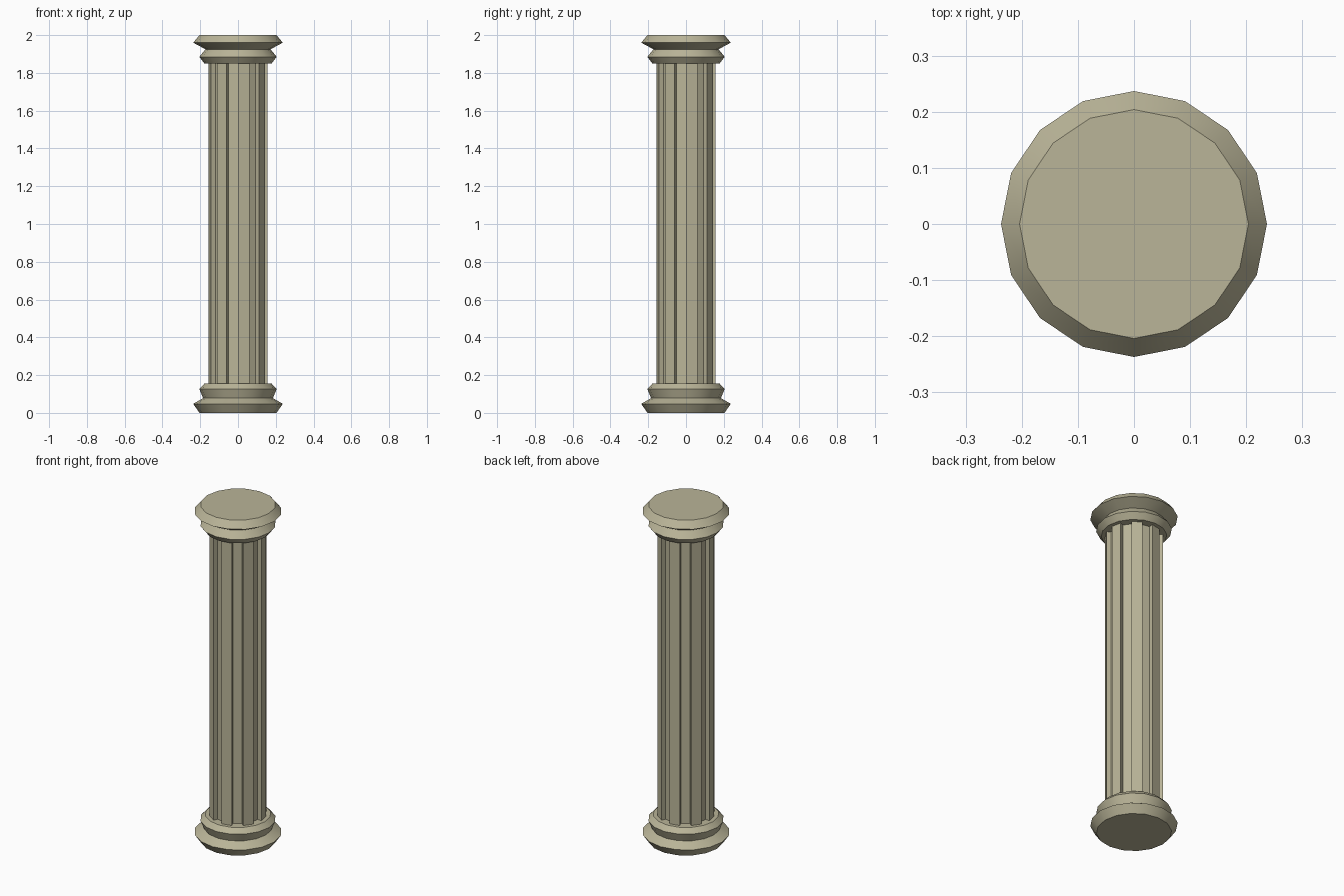
import bpy, bmesh, math

if "Cube" in bpy.data.objects:
    bpy.data.objects.remove(bpy.data.objects["Cube"])

N = 16  # sides of every part

stone = bpy.data.materials.new("warm_stone")
stone.diffuse_color = (0.49, 0.46, 0.315, 1)
stone.use_nodes = True
stone.node_tree.nodes["Principled BSDF"].inputs["Base Color"].default_value = stone.diffuse_color


def loft(name, rings):
    """Skin a stack of closed rings of 3D points and cap both ends."""
    bm = bmesh.new()
    rows = [[bm.verts.new(p) for p in ring] for ring in rings]
    for a, b in zip(rows, rows[1:]):
        for i in range(len(a)):
            j = (i + 1) % len(a)
            bm.faces.new((a[i], a[j], b[j], b[i]))
    bm.faces.new(rows[0][::-1])
    bm.faces.new(rows[-1])
    bmesh.ops.recalc_face_normals(bm, faces=bm.faces)
    me = bpy.data.meshes.new(name)
    bm.to_mesh(me)
    bm.free()
    me.materials.append(stone)
    ob = bpy.data.objects.new(name, me)
    bpy.context.collection.objects.link(ob)
    # smooth round the sides, sharp between the mouldings
    bpy.ops.object.select_all(action='DESELECT')
    bpy.context.view_layer.objects.active = ob
    ob.select_set(True)
    bpy.ops.object.shade_smooth_by_angle(angle=math.radians(30))


def polar(r, k, z):
    a = 2 * math.pi * k / N
    return (r * math.cos(a), r * math.sin(a), z)


def turned(name, profile):
    loft(name, [[polar(r, k, z) for k in range(N)] for r, z in profile])


# Moulded base and capital
turned("base", [(0.204, 0), (0.237, 0.048), (0.185, 0.078), (0.205, 0.127), (0.178, 0.155)])
turned("capital", [(0.178, 1.85), (0.205, 1.885), (0.172, 1.925), (0.237, 1.96), (0.204, 2.0)])


# Fluted shaft: every second side is recessed
def shaft_ring(z):
    ring = []
    for k in range(0, N, 2):
        ring += [polar(0.156, k, z), polar(0.156, k + 1, z),
                 polar(0.130, k + 1, z), polar(0.130, k + 2, z)]
    return ring


loft("fluted_shaft", [shaft_ring(0.15), shaft_ring(1.86)])
